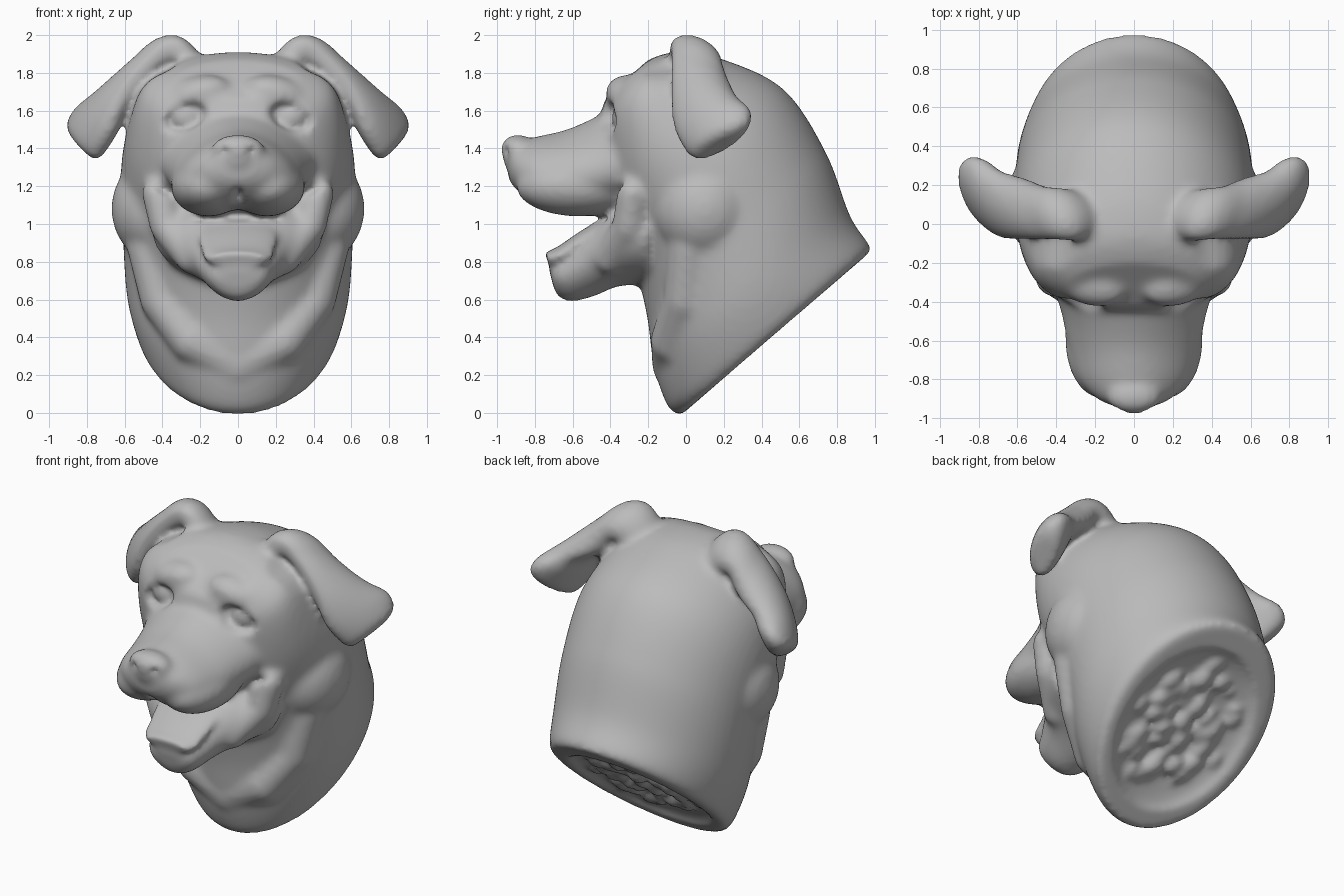
import bpy, bmesh, math, random
from mathutils import Vector, Matrix, Euler

cube = bpy.data.objects.get("Cube")
if cube:
    bpy.data.objects.remove(cube, do_unlink=True)

random.seed(4)
SIDES = (1, -1)


def placement(centre, radii, tilt, side):
    """Unit ball to tilted ellipsoid (degrees), mirrored in x when side is -1."""
    turn = Euler([math.radians(a) for a in tilt]).to_matrix().to_4x4()
    mirror = Matrix.Diagonal((side, 1, 1, 1))
    return mirror @ Matrix.Translation(centre) @ turn @ Matrix.Diagonal((*radii, 1))


def ellipsoid(bm, centre, radii, tilt=(0, 0, 0), side=1, detail=4):
    bmesh.ops.create_icosphere(bm, subdivisions=detail, radius=1,
                               matrix=placement(centre, radii, tilt, side))


def carve(bm, centre, radii, tilt=(0, 0, 0), side=1, push=(0, 1, 0)):
    """Press the surface inside an ellipsoid back to its far wall."""
    place = placement(centre, radii, tilt, side)
    inverse = place.inverted()
    d = (inverse.to_3x3() @ Vector(push)).normalized()
    for v in bm.verts:
        q = inverse @ v.co
        if q.length < 1:
            along = q.dot(d)
            reach = math.sqrt(along * along + 1 - q.length_squared) - along
            v.co = place @ (q + d * reach)


def catmull(p, q, r, s, t):
    return [0.5 * (2 * b + (c - a) * t + (2 * a - 5 * b + 4 * c - d) * t * t
                   + (3 * b - a - 3 * c + d) * t ** 3)
            for a, b, c, d in zip(p, q, r, s)]


def loft(bm, rings, side=1, steps=8, count=64):
    """Skin rings given as (edge point, opposite edge point, half width, taper)."""
    flat = [[*a, *b, w, k] for a, b, w, k in rings]
    flat = [flat[0]] + flat + [flat[-1]]
    path = [catmull(*flat[i:i + 4], j / steps)
            for i in range(len(flat) - 3) for j in range(steps)] + [flat[-1]]
    mids = [(Vector(p[:3]) + Vector(p[3:6])) / 2 for p in path]
    loops = []
    for i, p in enumerate(path):
        v = (Vector(p[3:6]) - Vector(p[:3])) / 2
        tangent = mids[min(i + 1, len(mids) - 1)] - mids[max(i - 1, 0)]
        u = tangent.cross(v).normalized() * p[6]
        loop = []
        for n in range(count):
            a = math.tau * n / count
            co = mids[i] + u * math.cos(a) * (1 + p[7] * math.sin(a)) + v * math.sin(a)
            loop.append(bm.verts.new((co.x * side, co.y, co.z)))
        loops.append(loop)
    for low, high in zip(loops, loops[1:]):
        for n in range(count):
            m = (n + 1) % count
            bm.faces.new((low[n], low[m], high[m], high[n]))
    bm.faces.new(loops[0])
    bm.faces.new(loops[-1])


def mid_rings(rows):
    """Rings on the centre plane: y, z of both edges, half width, taper."""
    return [((0, ya, za), (0, yb, zb), w, k) for ya, za, yb, zb, w, k in rows]


def tube(bm, points, radius, side=1):
    """Soft fold made of overlapping balls along a line."""
    pts = [Vector(p) for p in points]
    for a, b in zip(pts, pts[1:]):
        for j in range(9):
            ellipsoid(bm, a.lerp(b, j / 8), (radius,) * 3, side=side, detail=3)


def make_object(name, bm):
    bmesh.ops.recalc_face_normals(bm, faces=bm.faces)
    mesh = bpy.data.meshes.new(name)
    bm.to_mesh(mesh)
    bm.free()
    obj = bpy.data.objects.new(name, mesh)
    bpy.context.scene.collection.objects.link(obj)
    return obj


def fuse(bm, smoothing):
    """Merge overlapping parts into one soft skin."""
    draft = make_object("draft", bm)
    skin = draft.modifiers.new("fuse", 'REMESH')
    skin.mode = 'VOXEL'
    skin.voxel_size = 0.018
    soft = draft.modifiers.new("soften", 'SMOOTH')
    soft.factor = 0.5
    soft.iterations = smoothing
    bpy.context.view_layer.update()
    result = bmesh.new()
    result.from_object(draft, bpy.context.evaluated_depsgraph_get())
    bpy.data.objects.remove(draft, do_unlink=True)
    return result


# Neck and skull, from the cut base up to the forehead
body = bmesh.new()
loft(body, mid_rings([
    (-0.03, -0.015, 0.95, 0.83, 0.5, 0.03),
    (-0.1, 0.04, 0.975, 0.88, 0.54, 0.03),
    (-0.17, 0.25, 0.87, 1.04, 0.59, 0.02),
    (-0.21, 0.53, 0.74, 1.38, 0.61, 0),
    (-0.29, 0.85, 0.52, 1.71, 0.62, -0.04),
    (-0.41, 1.15, 0.20, 1.87, 0.58, -0.04),
    (-0.46, 1.48, -0.05, 1.91, 0.50, 0),
    (-0.43, 1.66, -0.2, 1.87, 0.33, 0)]))

# Broad face and forehead
ellipsoid(body, (0, -0.1, 1.38), (0.57, 0.36, 0.45))

# Muzzle, bottom edge then top edge
loft(body, mid_rings([
    (-0.25, 1.12, -0.25, 1.68, 0.44, -0.1),
    (-0.45, 1.08, -0.45, 1.58, 0.37, -0.2),
    (-0.63, 1.08, -0.63, 1.50, 0.33, -0.22),
    (-0.8, 1.11, -0.8, 1.46, 0.28, -0.22),
    (-0.9, 1.18, -0.9, 1.42, 0.19, -0.1),
    (-0.94, 1.24, -0.94, 1.38, 0.1, 0)]))

# Lower jaw
loft(body, mid_rings([
    (-0.2, 0.68, -0.2, 1.18, 0.46, 0.1),
    (-0.36, 0.67, -0.36, 1.11, 0.39, 0.15),
    (-0.48, 0.62, -0.5, 1.0, 0.26, 0.2),
    (-0.6, 0.59, -0.62, 0.88, 0.19, 0.2),
    (-0.67, 0.61, -0.7, 0.81, 0.15, 0.2),
    (-0.7, 0.66, -0.73, 0.78, 0.09, 0)]))

# Nose pad
ellipsoid(body, (0, -0.89, 1.395), (0.14, 0.09, 0.08))
ellipsoid(body, (0, -0.91, 1.34), (0.08, 0.06, 0.06))

for s in SIDES:
    # Hanging upper lips, cheek ruffs and soft brows
    ellipsoid(body, (0.155, -0.57, 1.2), (0.2, 0.33, 0.16), (0, 0, 3), s)
    ellipsoid(body, (0.43, 0.1, 1.08), (0.24, 0.27, 0.28), (-20, 0, 0), s)
    ellipsoid(body, (0.22, -0.3, 1.68), (0.19, 0.12, 0.1), (0, 15, 15), s)
    # Smile fold down to the jaw, and the ruff below it
    tube(body, [(0.42, -0.28, 1.16), (0.38, -0.3, 0.99), (0.24, -0.4, 0.82)], 0.09, s)
    tube(body, [(0.47, 0.02, 0.88), (0.4, 0.0, 0.6), (0.24, -0.07, 0.38),
                (0, -0.06, 0.25)], 0.12, s)
    # Folded ear: front edge, back edge, half thickness
    loft(body, [
        ((0.16, -0.06, 1.78), (0.28, 0.15, 1.72), 0.09, 0),
        ((0.31, -0.08, 1.96), (0.42, 0.18, 1.82), 0.1, 0),
        ((0.47, -0.08, 1.87), (0.57, 0.24, 1.71), 0.09, 0),
        ((0.60, -0.08, 1.68), (0.71, 0.28, 1.66), 0.09, 0),
        ((0.67, -0.06, 1.50), (0.82, 0.34, 1.61), 0.1, 0),
        ((0.74, 0.01, 1.37), (0.88, 0.33, 1.53), 0.09, 0),
        ((0.77, 0.06, 1.34), (0.88, 0.26, 1.47), 0.06, 0)], s)

head_skin = fuse(body, 4)

# Hollows: mouth, lip split, cut base, eye sockets, smile corners, nostrils, ears
base_turn = Matrix.Rotation(math.radians(41), 3, 'X')
base_centre = Vector((0, 0.46, 0.41))
carve(head_skin, (0, -0.44, 1.04), (0.24, 0.12, 0.04), (-25, 0, 0))
carve(head_skin, (0, -0.88, 1.1), (0.03, 0.12, 0.1), push=(0, 1, 1))
carve(head_skin, base_centre, (0.42, 0.52, 0.08), (41, 0, 0),
      push=base_turn @ Vector((0, 0, 1)))
for s in SIDES:
    carve(head_skin, (0.28, -0.43, 1.57), (0.13, 0.1, 0.075), (0, 22, 25), s)
    carve(head_skin, (0.4, -0.4, 1.17), (0.1, 0.1, 0.025), (0, -35, 30), s)
    carve(head_skin, (0.075, -0.97, 1.38), (0.035, 0.05, 0.025), (0, 25, 0), s)
    carve(head_skin, (0.42, -0.12, 1.78), (0.15, 0.1, 0.055), (0, 42, 0), s)

# Tongue and eyes
loft(head_skin, mid_rings([
    (-0.3, 0.98, -0.33, 1.08, 0.22, 0),
    (-0.5, 0.89, -0.53, 0.98, 0.21, 0),
    (-0.65, 0.79, -0.68, 0.88, 0.19, 0),
    (-0.72, 0.77, -0.75, 0.85, 0.15, 0)]))
for s in SIDES:
    ellipsoid(head_skin, (0.28, -0.325, 1.565), (0.085, 0.07, 0.07), side=s)

# Rough lumps in the cut base
for i in range(60):
    angle, reach = random.uniform(0, math.tau), math.sqrt(random.random())
    spot = Vector((0.36 * reach * math.cos(angle), 0.45 * reach * math.sin(angle), 0.08))
    size = random.uniform(0.03, 0.07)
    ellipsoid(head_skin, base_centre + base_turn @ spot, (size, size * 1.5, size),
              (41, 0, random.uniform(0, 90)), detail=2)

final_skin = fuse(head_skin, 8)
for face in final_skin.faces:
    face.smooth = True
head = make_object("dog_head", final_skin)

# One plain clay colour
clay = bpy.data.materials.new("clay_grey")
clay.use_nodes = True
clay.diffuse_color = (0.5, 0.5, 0.5, 1)
clay.node_tree.nodes["Principled BSDF"].inputs["Base Color"].default_value = (0.5, 0.5, 0.5, 1)
head.data.materials.append(clay)
